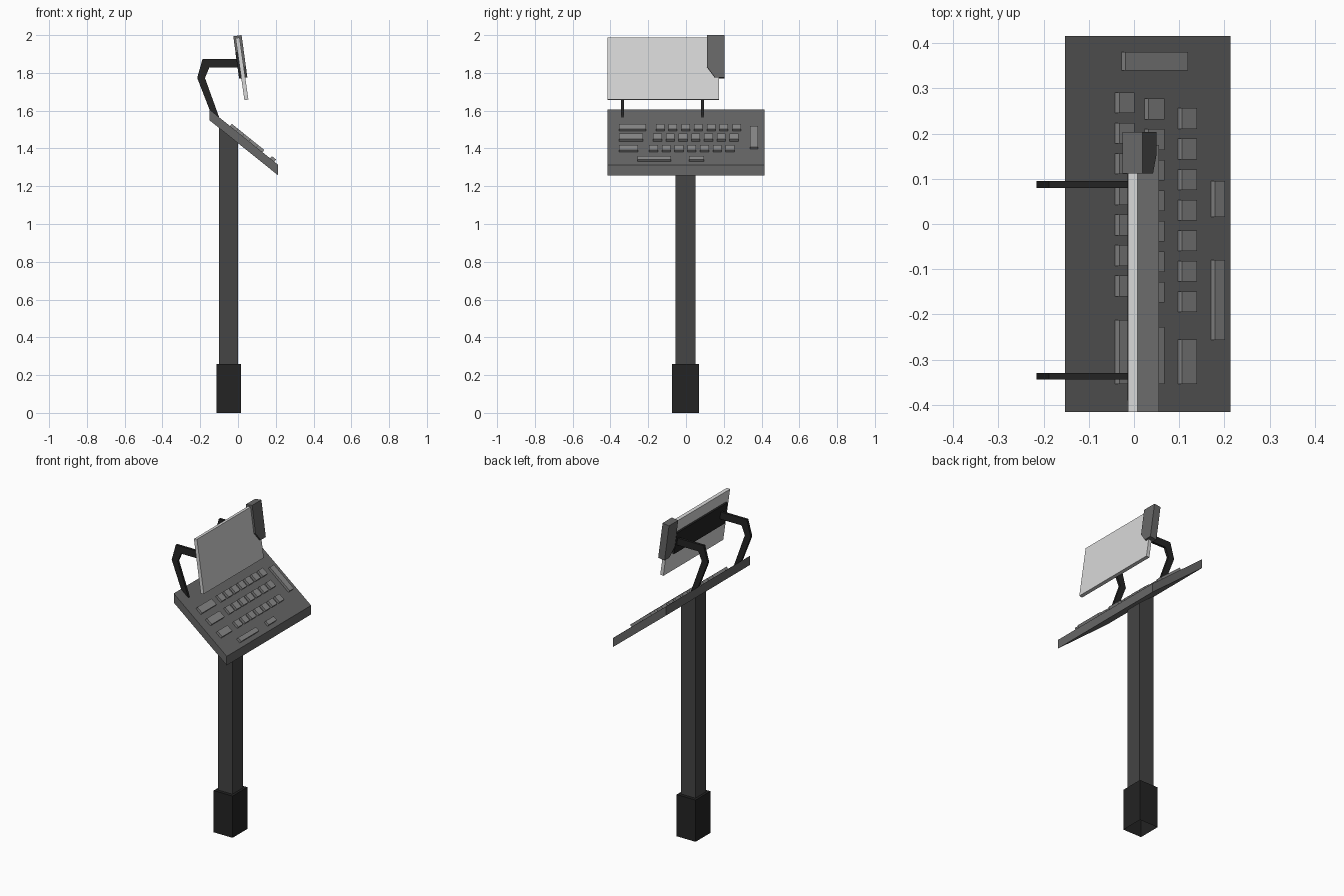
import bpy, bmesh
from mathutils import Vector

if "Cube" in bpy.data.objects:
    bpy.data.objects.remove(bpy.data.objects["Cube"])


def material(name, v):
    m = bpy.data.materials.new(name)
    m.diffuse_color = (v, v, v, 1)
    m.use_nodes = True
    m.node_tree.nodes["Principled BSDF"].inputs["Base Color"].default_value = m.diffuse_color
    return m


BLACK = material("black", 0.017)
POLE = material("charcoal", 0.058)
BODY = material("dark grey", 0.135)
KEY = material("mid grey", 0.25)
SCREEN = material("light grey", 0.68)


def prism(name, pts, vec, mat):
    """Extrude a planar outline along a vector."""
    bm = bmesh.new()
    face = bm.faces.new([bm.verts.new(p) for p in pts])
    ext = bmesh.ops.extrude_face_region(bm, geom=[face], use_keep_orig=True)
    moved = [g for g in ext["geom"] if isinstance(g, bmesh.types.BMVert)]
    bmesh.ops.translate(bm, verts=moved, vec=Vector(vec))
    bmesh.ops.recalc_face_normals(bm, faces=bm.faces)
    me = bpy.data.meshes.new(name)
    bm.to_mesh(me)
    bm.free()
    me.materials.append(mat)
    ob = bpy.data.objects.new(name, me)
    bpy.context.collection.objects.link(ob)
    return ob


def side_prism(name, xz, y0, y1, mat):
    """Outline in the front view, extruded along y."""
    return prism(name, [(x, y0, z) for x, z in xz], (0, y1 - y0, 0), mat)


# base sleeve, open at the bottom
base = side_prism("base_sleeve", [(-0.115, 0), (0.015, 0), (0.015, 0.26), (-0.115, 0.26)],
                  -0.075, 0.07, BLACK)
bm = bmesh.new()
bm.from_mesh(base.data)
bmesh.ops.delete(bm, geom=[f for f in bm.faces if f.normal.z < -0.9], context='FACES_ONLY')
bm.to_mesh(base.data)
bm.free()

# pole with a slanted top
side_prism("pole", [(-0.1, 0.2), (0, 0.2), (0, 1.44), (-0.1, 1.52)], -0.055, 0.05, POLE)

# sloping keyboard body
side_prism("keyboard_body", [(-0.152, 1.607), (-0.152, 1.55), (0.213, 1.257), (0.213, 1.313)],
           -0.415, 0.415, BODY)


# keys standing on the slope
def surface(x):
    return 1.607 - 0.805 * (x + 0.152)


def key(name, x0, x1, y0, y1):
    low, up = -0.004, 0.015
    pts = [(x + 0.627 * h, surface(x) + 0.779 * h)
           for x, h in ((x0, low), (x1, low), (x1, up), (x0, up))]
    side_prism(name, pts, y0, y1, KEY)


ROWS = [(-0.042, -0.008, -0.212, -0.16), (0.023, 0.058, -0.228, -0.174),
        (0.097, 0.13, -0.255, -0.195)]
for r, (x0, x1, wide_end, start) in enumerate(ROWS):
    key(f"wide_key_{r}", x0, x1, -0.354, wide_end)
    for i in range(7):
        y = start + i * 0.0675
        key(f"key_{r}_{i}", x0, x1, y, y + 0.046)
key("space_bar", 0.17, 0.192, -0.256, -0.08)
key("short_bar", 0.17, 0.192, 0.016, 0.095)
key("enter_key", -0.028, 0.11, 0.339, 0.38)

# tilted screen and its back plate
side_prism("screen", [(-0.013, 1.984), (0.008, 1.987), (0.055, 1.659), (0.034, 1.656)],
           -0.415, 0.175, SCREEN)
side_prism("back_plate", [(-0.014, 1.91), (0.003, 1.912), (0.022, 1.777), (0.005, 1.775)],
           -0.39, 0.11, BLACK)

# corner block clamped on the screen
outline = [(0.112, 1.994), (0.203, 1.994), (0.203, 1.77), (0.153, 1.77), (0.112, 1.825)]
prism("corner_block", [(-0.025 + (1.994 - z) * 0.137, y, z) for y, z in outline],
      (0.044, 0, 0.006), BODY)

# bent support arms
ARM = [(0.0, 1.873), (-0.188, 1.873), (-0.216, 1.773), (-0.133, 1.56),
       (-0.098, 1.56), (-0.175, 1.773), (-0.152, 1.828), (0.003, 1.828)]
for name, y in (("front_arm", -0.344), ("rear_arm", 0.08)):
    side_prism(name, ARM, y, y + 0.015, BLACK)
